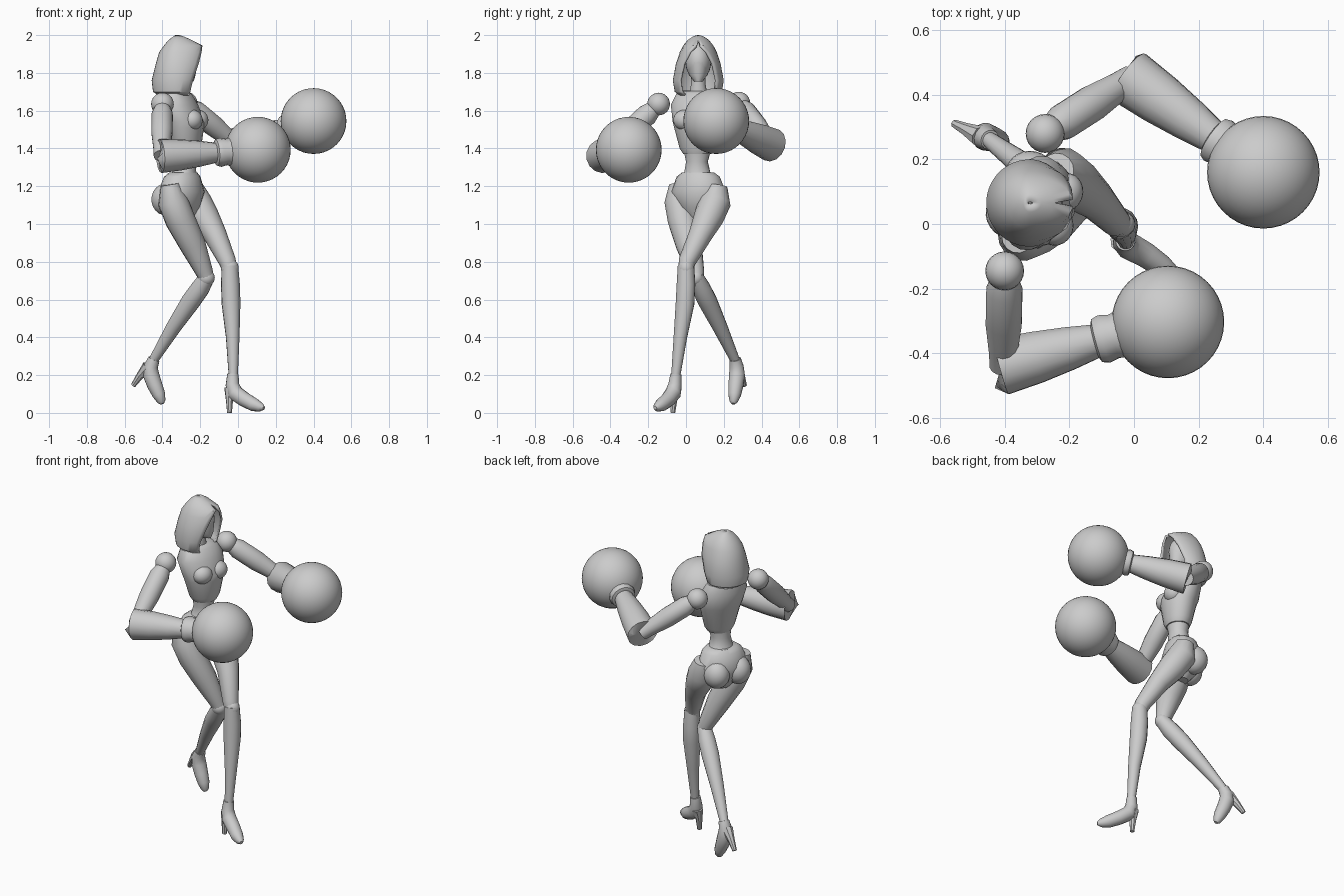
import bpy, bmesh
from math import sin, cos, pi, radians
from mathutils import Vector

cube = bpy.data.objects.get("Cube")
if cube:
    bpy.data.objects.remove(cube, do_unlink=True)

grey = bpy.data.materials.new("plain_grey")
grey.use_nodes = True
GREY = (0.6, 0.6, 0.6, 1)
grey.diffuse_color = GREY
grey.node_tree.nodes["Principled BSDF"].inputs["Base Color"].default_value = GREY
parts = []


def finish(name, bm):
    bmesh.ops.remove_doubles(bm, verts=bm.verts, dist=0.0005)
    bmesh.ops.recalc_face_normals(bm, faces=bm.faces)
    mesh = bpy.data.meshes.new(name)
    bm.to_mesh(mesh)
    bm.free()
    mesh.materials.append(grey)
    obj = bpy.data.objects.new(name, mesh)
    bpy.context.collection.objects.link(obj)
    parts.append(obj)
    return obj


def skin(name, rings, closed=True, caps=(True, True)):
    """Bridge a list of point rings into a surface."""
    bm = bmesh.new()
    rows = [[bm.verts.new(p) for p in ring] for ring in rings]
    n = len(rows[0])
    for a, b in zip(rows, rows[1:]):
        for i in range(n if closed else n - 1):
            j = (i + 1) % n
            bm.faces.new((a[i], a[j], b[j], b[i]))
    for row, cap in zip((rows[0], rows[-1]), caps):
        if cap:
            bm.faces.new(row)
    return finish(name, bm)


def tube(name, path, sides=14):
    """Limb running through (x, y, z, radius) points."""
    pts = [Vector(p[:3]) for p in path]
    u, rings = Vector((0.3, 1, 0.2)), []
    for i, p in enumerate(pts):
        t = (pts[min(i + 1, len(pts) - 1)] - pts[max(i - 1, 0)]).normalized()
        u = (u - t * u.dot(t)).normalized()
        v = t.cross(u)
        rings.append([p + path[i][3] * (u * cos(2 * pi * k / sides) + v * sin(2 * pi * k / sides))
                      for k in range(sides)])
    return skin(name, rings)


def axes(yaw):
    a = radians(yaw)
    return Vector((cos(a), sin(a), 0)), Vector((-sin(a), cos(a), 0))


def body(name, yaw, rows, sides=20):
    """Trunk piece from (x, y, z, half width, half depth) rows."""
    f, l = axes(yaw)
    return skin(name, [[Vector((x, y, z)) + l * a * cos(2 * pi * k / sides) + f * b * sin(2 * pi * k / sides)
                        for k in range(sides)] for x, y, z, a, b in rows])


def ball(name, centre, size, yaw=0, segments=24):
    bm = bmesh.new()
    bmesh.ops.create_uvsphere(bm, u_segments=segments, v_segments=segments // 2, radius=1)
    f, l = axes(yaw)
    for v in bm.verts:
        v.co = Vector(centre) + f * v.co.x * size[0] + l * v.co.y * size[1] + Vector((0, 0, v.co.z * size[2]))
    return finish(name, bm)


# Trunk
CHEST, HIPS = -16, -27
body("chest", CHEST, [
    (-.32, .065, 1.705, .06, .045), (-.32, .065, 1.69, .12, .07), (-.31, .065, 1.63, .15, .095),
    (-.285, .062, 1.54, .135, .105), (-.28, .06, 1.51, .125, .098), (-.275, .06, 1.4, .095, .078),
    (-.275, .06, 1.37, .075, .066)])
body("waist", CHEST, [
    (-.275, .06, 1.4, .075, .066), (-.28, .058, 1.33, .058, .056), (-.285, .06, 1.27, .07, .064),
    (-.29, .062, 1.23, .1, .08)])
body("pelvis", HIPS, [
    (-.29, .064, 1.272, .09, .07), (-.295, .065, 1.25, .12, .09), (-.3, .065, 1.17, .152, .115),
    (-.3, .065, 1.09, .115, .095), (-.29, .065, 1.02, .045, .045)])
body("neck", 0, [(-.32, .065, 1.68, .05, .045), (-.315, .065, 1.74, .038, .038), (-.315, .065, 1.82, .038, .038)])

chest_f, chest_l = axes(CHEST)
hip_f, hip_l = axes(HIPS)
for side, s in (("left", 1), ("right", -1)):
    ball(side + "_bust", Vector((-.285, .062, 1.55)) + chest_f * .06 + chest_l * .055 * s, (.055, .06, .055), CHEST)
    ball(side + "_buttock", Vector((-.3, .065, 1.13)) - hip_f * .055 + hip_l * .068 * s, (.08, .075, .085), HIPS)

# Head and mask
ball("head", (-.305, .065, 1.86), (.085, .068, .1))
body("jaw", 0, [(-.3, .065, 1.86, .064, .08), (-.29, .065, 1.79, .05, .066), (-.275, .065, 1.755, .022, .04)])

# Hood: open arches from (z, half width, front depth, back depth, opening angle)
arches = [(1.68, .1, .09, .1, 46), (1.7, .125, .1, .128, 46), (1.76, .135, .12, .135, 46),
          (1.85, .118, .152, .113, 41), (1.91, .098, .145, .095, 27), (1.945, .08, .135, .07, 8),
          (1.975, .055, .075, .045, 0), (1.993, .028, .035, .02, 0), (2.0, .005, .01, .01, 0)]
rings = []
for z, a, front, back, gap in arches:
    ring = []
    for k in range(29):
        t = radians(gap + (360 - 2 * gap) * k / 28)
        ring.append((-.322 + (front if cos(t) > 0 else back) * cos(t), .065 + a * sin(t), z))
    rings.append(ring)
hood = skin("hood", rings, closed=False, caps=(False, False))
shell = hood.modifiers.new("thickness", "SOLIDIFY")
shell.thickness = 0.012
shell.offset = -1

# Arms: shoulder, elbow, wrist, glove centre
arms = {
    "right": ((-.4, -.145, 1.635), (-.405, -.44, 1.36), (-.11, -.36, 1.378), (.105, -.303, 1.393)),
    "left": ((-.275, .28, 1.64), (-.01, .45, 1.42), (.25, .265, 1.505), (.4, .16, 1.545)),
}
for side, points in arms.items():
    sh, el, wr, gl = map(Vector, points)

    def along(a, b, stops):
        return [(*a.lerp(b, t), r) for t, r in stops]

    ball(side + "_shoulder", sh, (.06, .06, .06))
    tube(side + "_upper_arm", along(sh, el, [(.1, .045), (.2, .057), (.55, .057), (.85, .045), (1, .042)]))
    tube(side + "_forearm", along(el, wr, [(-.02, .07), (-.02, .09), (.35, .082), (.7, .068), (1, .052)]))
    tube(side + "_glove_cuff", along(wr, gl, [(-.05, .055), (-.02, .07), (.08, .077), (.22, .07), (.5, .085)]))
    ball(side + "_glove", gl, (.174, .174, .174), segments=40)

# Left leg, standing
tube("left_thigh", [(-.24, .165, 1.2, .055), (-.225, .155, 1.12, .084), (-.18, .122, 1.04, .08),
                    (-.12, .075, .94, .062), (-.055, .005, .8, .046), (-.045, 0, .76, .04)])
ball("left_knee", (-.043, 0, .765), (.047, .043, .05))
tube("left_shin", [(-.043, 0, .78, .044), (-.04, 0, .68, .05), (-.037, -.005, .58, .05),
                   (-.028, -.03, .4, .036), (-.025, -.055, .19, .024)])
tube("left_shoe", [(-.027, -.053, .205, .03), (-.03, -.058, .15, .036), (-.015, -.068, .105, .043),
                   (.035, -.095, .07, .04), (.085, -.13, .043, .036), (.12, -.152, .03, .024),
                   (.137, -.163, .026, .01)])
tube("left_heel", [(-.04, -.055, .13, .034), (-.045, -.065, .07, .02), (-.045, -.07, 0, .013)], 8)

# Right leg, trailing
tube("right_thigh", [(-.36, -.04, 1.21, .05), (-.345, -.035, 1.12, .08), (-.305, -.018, 1.02, .08),
                     (-.24, .015, .89, .07), (-.18, .05, .75, .047), (-.165, .055, .71, .04)])
ball("right_knee", (-.168, .053, .715), (.045, .042, .045))
tube("right_shin", [(-.16, .05, .725, .04), (-.2, .08, .66, .05), (-.25, .115, .59, .051),
                    (-.34, .18, .455, .04), (-.45, .262, .275, .025)])
tube("right_shoe", [(-.445, .26, .285, .031), (-.462, .268, .245, .038), (-.46, .27, .2, .043),
                    (-.44, .264, .145, .04), (-.418, .257, .095, .034), (-.405, .252, .06, .022),
                    (-.4, .25, .048, .01)])
tube("right_heel", [(-.475, .27, .245, .034), (-.52, .293, .195, .02), (-.555, .31, .145, .013)], 8)

# Smooth shading with sharp edges kept
bpy.ops.object.select_all(action="DESELECT")
for obj in parts:
    obj.select_set(True)
bpy.context.view_layer.objects.active = parts[0]
bpy.ops.object.shade_smooth_by_angle(angle=radians(40))
